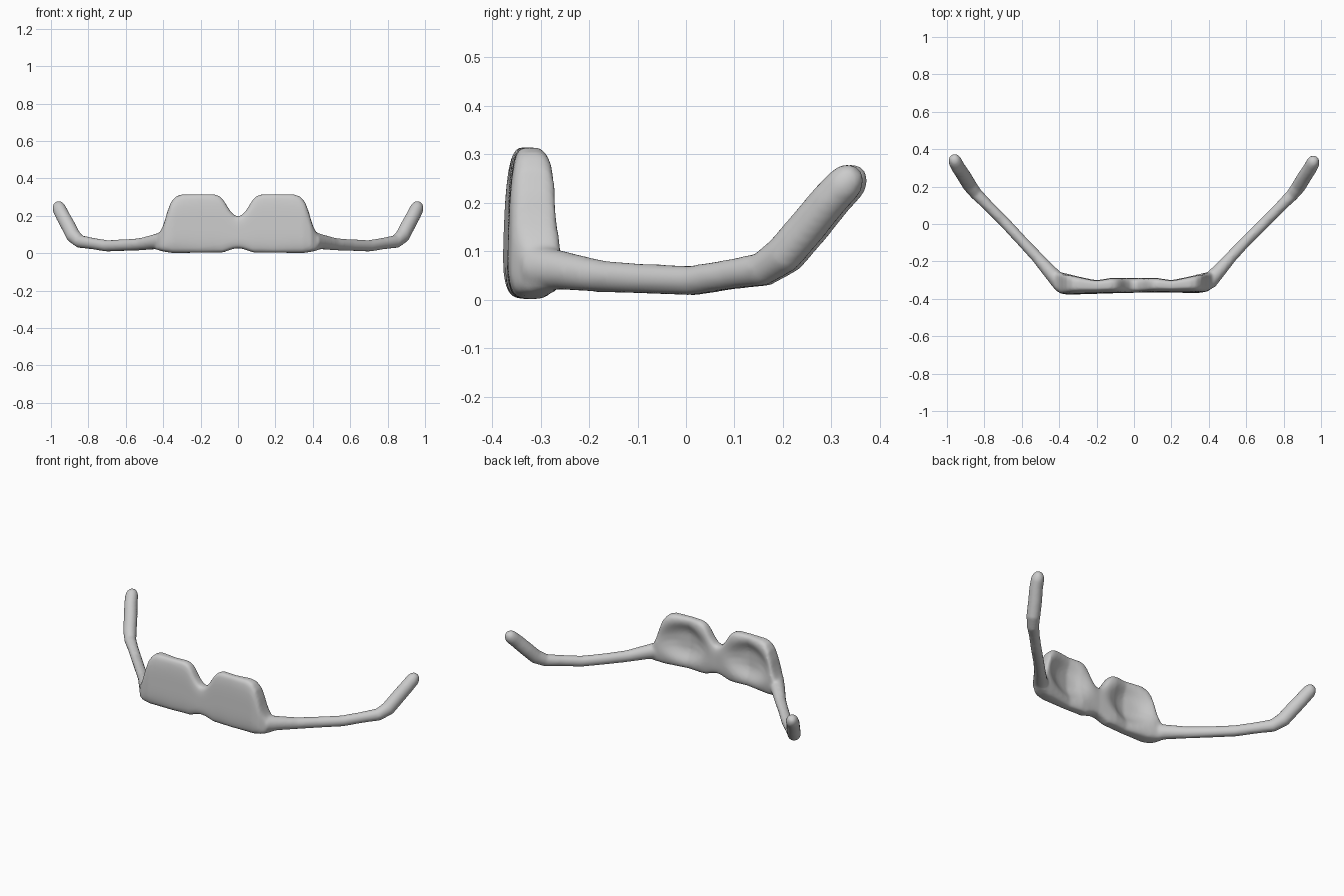
import bpy, bmesh, math
from mathutils import Vector

if "Cube" in bpy.data.objects:
    bpy.data.objects.remove(bpy.data.objects["Cube"])

grey = bpy.data.materials.new("plain grey")
grey.diffuse_color = (0.6, 0.6, 0.6, 1)
grey.use_nodes = True
grey.node_tree.nodes["Principled BSDF"].inputs["Base Color"].default_value = grey.diffuse_color


def interp(table, x):
    """Smooth interpolation through (x, value) pairs."""
    if x <= table[0][0]:
        return table[0][1]
    for (a, va), (b, vb) in zip(table, table[1:]):
        if x <= b:
            return va + (vb - va) * (x - a) / (b - a)
    return table[-1][1]


def loft(bm, rings):
    """Skin closed rings of points and cap both ends."""
    loops = [[bm.verts.new(p) for p in ring] for ring in rings]
    for a, b in zip(loops, loops[1:]):
        for i in range(len(a)):
            j = (i + 1) % len(a)
            bm.faces.new((a[i], a[j], b[j], b[i]))
    bm.faces.new(loops[0][::-1])
    bm.faces.new(loops[-1])


# Lens front: edge heights and rear depth across half the width
TOP = [(0, .197), (.02, .203), (.045, .23), (.075, .28), (.095, .303), (.125, .314),
       (.30, .314), (.335, .302), (.36, .27), (.38, .215), (.395, .16), (.415, .115), (.44, .09)]
BOTTOM = [(0, .027), (.03, .022), (.08, .004), (.35, .001), (.40, .009), (.44, .02)]
BACK = [(0, -.29), (.06, -.287), (.12, -.283), (.2, -.292), (.28, -.277),
        (.36, -.263), (.44, -.255)]
FRONT = [(0, -.371), (.35, -.377), (.39, -.37), (.42, -.35), (.44, -.32)]


def lens_ring(x, n=64):
    ax = abs(x)
    z0, z1 = interp(BOTTOM, ax), interp(TOP, ax)
    y0, y1 = interp(FRONT, ax) + 0.014 * x, interp(BACK, ax)
    ring = []
    for i in range(n):
        t = 2 * math.pi * i / n
        c, s = math.cos(t), math.sin(t)
        # rounded-box section, tall sides subdivided evenly
        sy = math.copysign(abs(c) ** .5, c)
        sz = math.copysign(abs(s) ** .6, s)
        y = (y0 + y1) / 2 + sy * (y1 - y0) / 2
        z = (z0 + z1) / 2 + sz * (z1 - z0) / 2
        # shallow hollow behind each lens
        if c > 0:
            d = ((ax - .22) / .13) ** 2 + ((z - .165) / .10) ** 2
            y -= .04 * math.exp(-d * d) * sy
        else:
            y += .012 * (z / .31) * -sy
        ring.append((x, y, z))
    return ring


# Temple arm: centre line and radius
ARM = [((.36, -.31, .065), .045), ((.41, -.30, .065), .047), ((.45, -.255, .06), .040),
       ((.52, -.175, .048), .033), ((.60, -.09, .043), .031), ((.70, .01, .039), .031),
       ((.78, .09, .052), .031), ((.845, .155, .062), .035), ((.88, .20, .092), .040),
       ((.91, .25, .15), .040), ((.94, .295, .205), .039), ((.957, .328, .24), .038),
       ((.963, .343, .257), .031), ((.969, .353, .268), .016)]


def arm_rings(side):
    pts = [Vector((p[0] * side, p[1] + (.008 if side < 0 and p[1] > 0 else 0), p[2]))
           for p, _ in ARM]
    rings = []
    for i, (p, (_, r)) in enumerate(zip(pts, ARM)):
        d = (pts[min(i + 1, len(pts) - 1)] - pts[max(i - 1, 0)]).normalized()
        u = d.cross(Vector((0, 0, 1))).normalized()
        v = u.cross(d)
        rings.append([p + r * (u * .95 * math.cos(a) + v * math.sin(a))
                      for a in (2 * math.pi * k / 20 for k in range(20))])
    return rings


# One fused frame: lens front plus two arms
bm = bmesh.new()
loft(bm, [lens_ring(-.44 + .88 * i / 88) for i in range(89)])
for side in (1, -1):
    loft(bm, arm_rings(side))
bmesh.ops.recalc_face_normals(bm, faces=bm.faces)
mesh = bpy.data.meshes.new("glasses_frame")
bm.to_mesh(mesh)
bm.free()
mesh.materials.append(grey)
frame = bpy.data.objects.new("glasses_frame", mesh)
bpy.context.collection.objects.link(frame)

# Blend the parts into one soft skin
remesh = frame.modifiers.new("fuse", 'REMESH')
remesh.mode = 'VOXEL'
remesh.voxel_size = 0.008
remesh.use_smooth_shade = True
smooth = frame.modifiers.new("soften", 'SMOOTH')
smooth.factor = 0.5
smooth.iterations = 6
